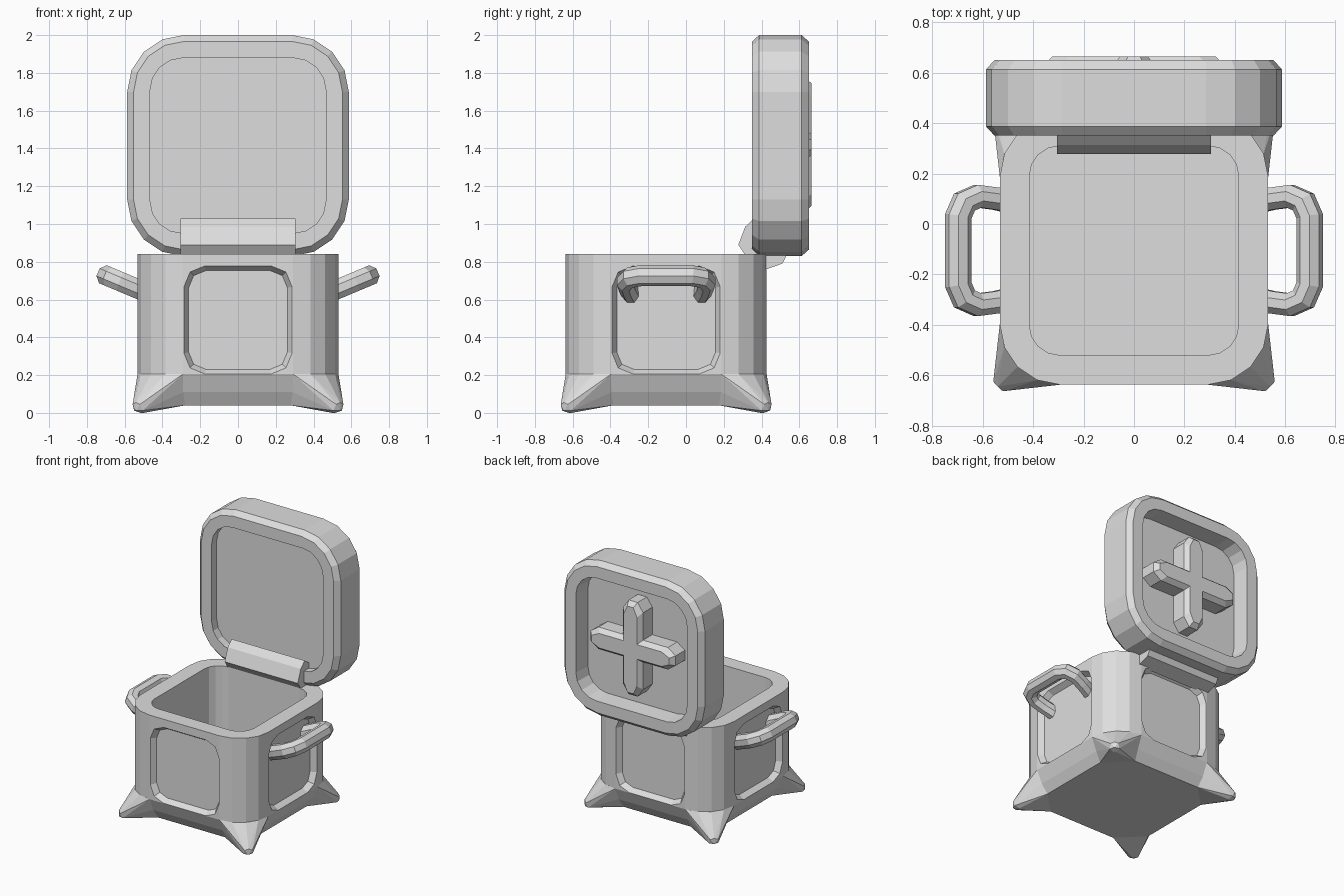
import bpy, bmesh, math
from mathutils import Vector, Matrix

if "Cube" in bpy.data.objects:
    bpy.data.objects.remove(bpy.data.objects["Cube"])

grey = bpy.data.materials.new("plain_grey")
grey.use_nodes = True
COLOUR = (0.73, 0.73, 0.73, 1)
grey.diffuse_color = COLOUR
grey.node_tree.nodes["Principled BSDF"].inputs["Base Color"].default_value = COLOUR

CY = -0.105          # centre of the box in y
LID_Z = 1.415        # centre of the open lid in z


def finish(bm, name):
    bmesh.ops.recalc_face_normals(bm, faces=bm.faces)
    me = bpy.data.meshes.new(name)
    bm.to_mesh(me)
    bm.free()
    ob = bpy.data.objects.new(name, me)
    bpy.context.collection.objects.link(ob)
    me.materials.append(grey)
    return ob


def rounded(h, r, seg=4):
    """Outline of a square with half size h and rounded corners."""
    pts = []
    for k in range(4):
        a0 = k * math.pi / 2
        cx = (h - r) * (1 if k in (0, 3) else -1)
        cy = (h - r) * (1 if k < 2 else -1)
        for i in range(seg + 1):
            a = a0 + i / seg * math.pi / 2
            pts.append((cx + r * math.cos(a), cy + r * math.sin(a)))
    return pts


def loft(name, rings):
    """Skin a list of equal-length point rings and cap both ends."""
    bm = bmesh.new()
    vs = [[bm.verts.new(p) for p in ring] for ring in rings]
    n = len(vs[0])
    for a, b in zip(vs, vs[1:]):
        for i in range(n):
            j = (i + 1) % n
            bm.faces.new((a[i], a[j], b[j], b[i]))
    bm.faces.new(vs[0])
    bm.faces.new(vs[-1])
    return finish(bm, name)


# Box: outer wall, rim, inner wall and floor in one skin
box_rings = [(0.45, 0.16, 0.04), (0.492, 0.20, 0.11), (0.532, 0.24, 0.205),
             (0.532, 0.24, 0.84), (0.415, 0.12, 0.84), (0.415, 0.12, 0.14)]
box = loft("box", [[(x, y + CY, z) for x, y in rounded(h, r)]
                   for h, r, z in box_rings])

# Recessed panels on the four sides
for k in range(4):
    rot = Matrix.Rotation(k * math.pi / 2, 3, "Z")
    cutter = loft("panel_cutter", [
        [rot @ Vector((x, -d, z + 0.492)) + Vector((0, CY, 0))
         for x, z in rounded(h, r, 2)]
        for h, r, d in ((0.311, 0.13, 0.572), (0.286, 0.11, 0.532), (0.261, 0.09, 0.492))])
    cutter.hide_render = True
    mod = box.modifiers.new("panel", "BOOLEAN")
    mod.operation, mod.solver, mod.object = "DIFFERENCE", "EXACT", cutter
    bpy.context.view_layer.objects.active = box
    bpy.ops.object.modifier_apply(modifier=mod.name)
    bpy.data.objects.remove(cutter)

# Splayed feet at the bottom corners
half = [(0.532, 0.292, 0.205), (0.514, 0.384, 0.205), (0.492, 0.29, 0.11),
        (0.45, 0.28, 0.04), (0.558, 0.52, 0.045), (0.55, 0.505, 0.012), (0.515, 0.50, 0.0)]
corner = half + [(y, x, z) for x, y, z in half] + [
    (0.462, 0.462, 0.205), (0.54, 0.54, 0.055), (0.54, 0.54, 0.012)]
for sx, sy, name in ((1, -1, "front_left"), (-1, -1, "front_right"),
                     (1, 1, "back_left"), (-1, 1, "back_right")):
    bm = bmesh.new()
    for x, y, z in corner:
        bm.verts.new((x * sx, y * sy + CY, z))
    hull = bmesh.ops.convex_hull(bm, input=bm.verts)
    junk = set(hull["geom_interior"] + hull["geom_unused"])
    bmesh.ops.delete(bm, geom=[v for v in junk if isinstance(v, bmesh.types.BMVert)],
                     context="VERTS")
    finish(bm, name + "_foot")

# Side handles: eight-sided bar swept along a tilted loop
path = [Vector(p) for p in ((0.46, 0.185), (0.545, 0.205), (0.62, 0.215),
                            (0.672, 0.192), (0.697, 0.135))]
path += [Vector((p.x, -p.y)) for p in reversed(path)]
TILT = math.atan(0.42)
for s, side in ((1, "left"), (-1, "right")):
    rings = []
    for i, p in enumerate(path):
        d0 = (p - path[max(i - 1, 0)]).normalized()
        d1 = (path[min(i + 1, len(path) - 1)] - p).normalized()
        t = (d0 + d1).normalized()
        width = 0.045 / t.dot(d1 if i == 0 else d0)
        ring = []
        for k in range(8):
            a = (k + 0.5) * math.pi / 4
            q = p + Vector((t.y, -t.x)) * (width * 1.06 * math.cos(a))
            up = 0.056 * math.sin(a)
            out = q.x - 0.532
            ring.append((s * (0.532 + out - up * math.sin(TILT)), q.y + CY,
                         0.657 + out * math.tan(TILT) + up * math.cos(TILT)))
        rings.append(ring)
    loft(side + "_handle", rings)

# Open lid: inner recess, chamfered rim and outer recess in one skin
lid_rings = [(0.465, 0.17, 0.41), (0.465, 0.17, 0.35), (0.553, 0.268, 0.35),
             (0.587, 0.302, 0.387), (0.587, 0.302, 0.612), (0.553, 0.268, 0.65),
             (0.465, 0.17, 0.65), (0.455, 0.16, 0.52)]
loft("lid", [[(x, y, z * 0.997 + LID_Z) for x, z in rounded(h, r)]
             for h, r, y in lid_rings])


# Raised cross on the outside of the lid
def cross(length, w, c):
    pts = []
    arm = [(w, -w), (length - c, -w), (length, -w * 0.45),
           (length, w * 0.45), (length - c, w)]
    for k in range(4):
        m = Matrix.Rotation(k * math.pi / 2, 2)
        pts += [m @ Vector(p) for p in arm]
    return pts


loft("lid_cross", [[(p.x, y, p.y + LID_Z + 0.005) for p in cross(length, w, 0.065)]
                   for length, w, y in ((0.355, 0.083, 0.51), (0.355, 0.083, 0.63),
                                        (0.325, 0.055, 0.664))])

# Hinge bar between box and lid
hinge = [(0.277, 0.89), (0.313, 0.985), (0.36, 1.03), (0.50, 0.93),
         (0.53, 0.83), (0.51, 0.79), (0.41, 0.755), (0.31, 0.84)]
loft("hinge", [[(x, y, z) for y, z in hinge] for x in (-0.305, 0.305)])
